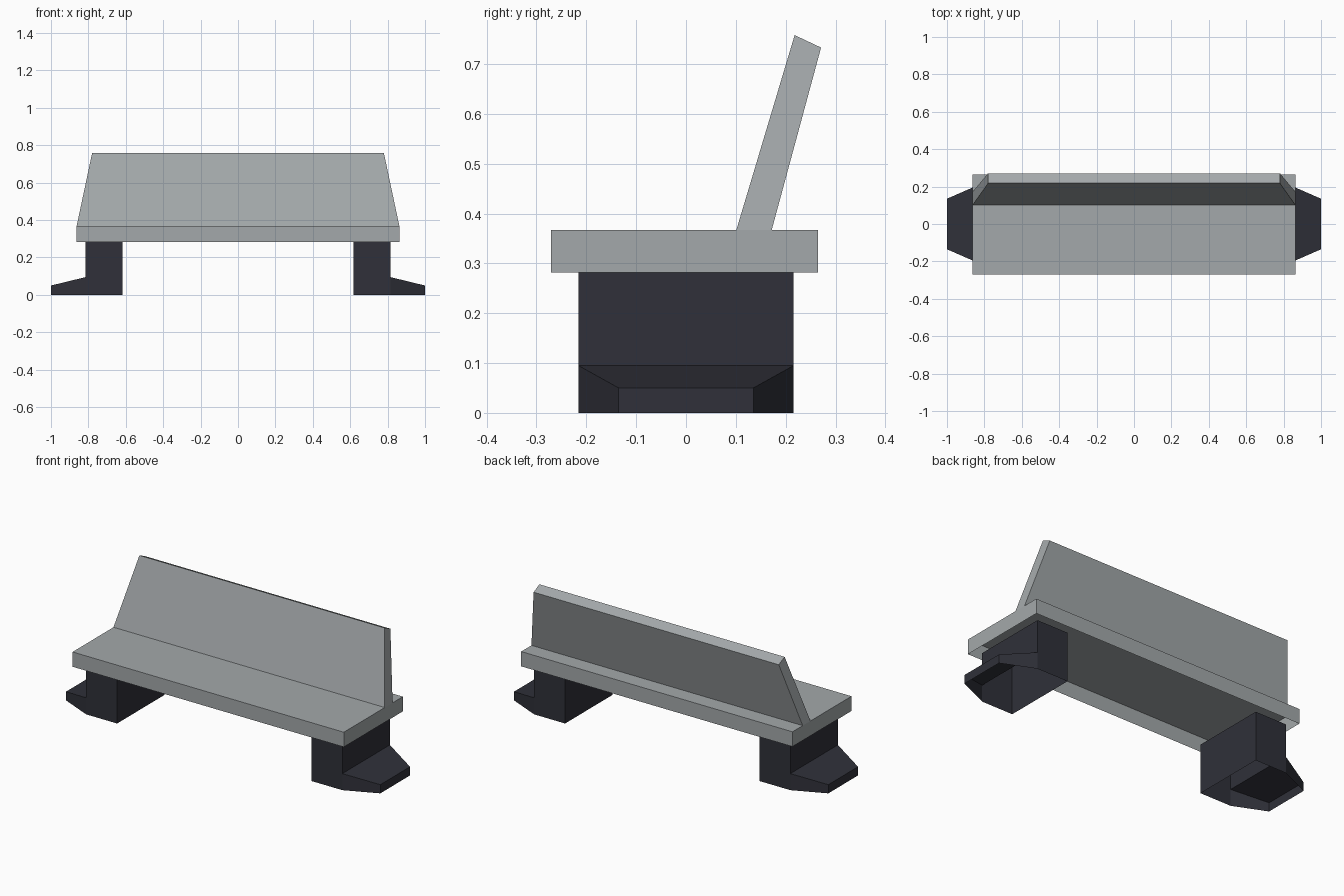
import bpy

if "Cube" in bpy.data.objects:
    bpy.data.objects.remove(bpy.data.objects["Cube"])


def material(name, rgb):
    m = bpy.data.materials.new(name)
    m.diffuse_color = (*rgb, 1.0)
    m.use_nodes = True
    m.node_tree.nodes["Principled BSDF"].inputs["Base Color"].default_value = m.diffuse_color
    return m


GREY = material("light grey", (0.37, 0.395, 0.405))
DARK = material("dark slate", (0.029, 0.030, 0.041))


def make(name, verts, faces, mat):
    me = bpy.data.meshes.new(name)
    me.from_pydata(verts, [], faces)
    me.materials.append(mat)
    ob = bpy.data.objects.new(name, me)
    bpy.context.collection.objects.link(ob)
    return ob


def ring(x, front, back):
    """Four corners, counter-clockwise from above; front/back are (y, z)."""
    return [(-x, *front), (x, *front), (x, *back), (-x, *back)]


def shell(name, low, high, mat):
    """Walls between two rings plus a top; the underside stays open."""
    walls = [(i, (i + 1) % 4, (i + 1) % 4 + 4, i + 4) for i in range(4)]
    return make(name, low + high, walls + [(4, 5, 6, 7)], mat)


# Seat slab, hollow underneath
shell("seat",
      ring(0.863, (-0.271, 0.282), (0.265, 0.282)),
      ring(0.863, (-0.271, 0.367), (0.265, 0.367)), GREY)

# Leaning, tapered backrest
shell("backrest",
      ring(0.863, (0.101, 0.367), (0.172, 0.367)),
      ring(0.78, (0.218, 0.758), (0.271, 0.733)), GREY)

# Leg with a tapered foot, open underneath, mirrored to the other end
XI, XO, XF = 0.618, 0.815, 1.0
W, T = 0.216, 0.135
verts = []
for s in (-1, 1):
    verts += [(XI, s * W, 0), (XO, s * W, 0), (XF, s * T, 0), (XF, s * T, 0.05),
              (XO, s * W, 0.095), (XO, s * W, 0.282), (XI, s * W, 0.282)]
side = [(0, 1, 4, 5, 6), (1, 2, 3, 4)]
faces = side + [tuple(i + 7 for i in reversed(f)) for f in side]
# inner wall, foot end, foot slope, outer wall
faces += [(a, b, b + 7, a + 7) for a, b in ((0, 6), (3, 2), (4, 3), (5, 4))]
faces = faces[:4] + [tuple(reversed(f)) for f in faces[4:]]
faces[4] = (0, 6, 13, 7)
leg = make("legs", verts, faces, DARK)

# Consistent outward normals for the leg
import bmesh
bm = bmesh.new()
bm.from_mesh(leg.data)
bmesh.ops.recalc_face_normals(bm, faces=bm.faces)
bm.faces.ensure_lookup_table()
bm.normal_update()
if bm.faces[0].normal.y > 0:
    bmesh.ops.reverse_faces(bm, faces=bm.faces)
bm.to_mesh(leg.data)
bm.free()
leg.modifiers.new("mirror", 'MIRROR').use_axis[0] = True
